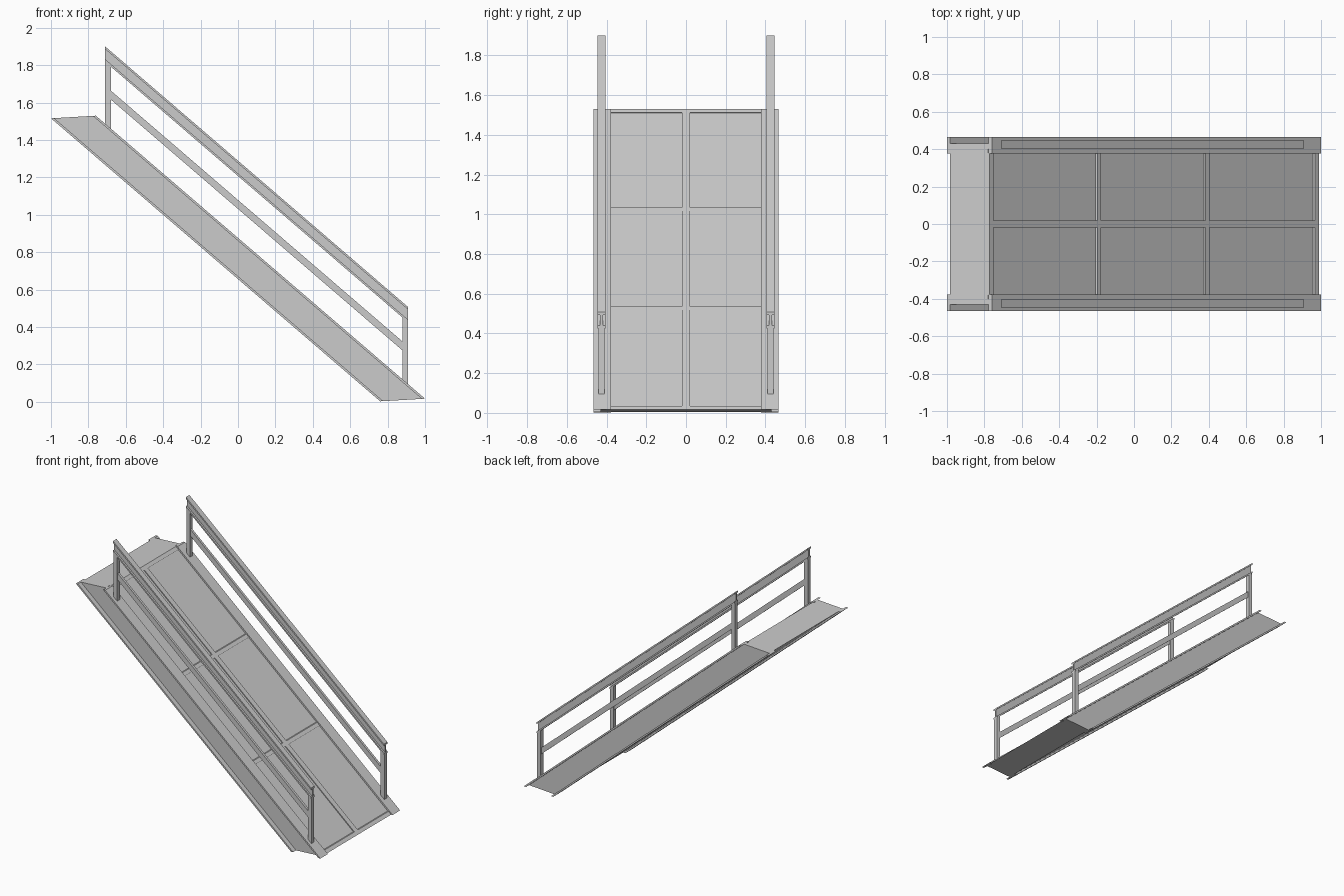
import bpy

if "Cube" in bpy.data.objects:
    bpy.data.objects.remove(bpy.data.objects["Cube"])

# Slope frame: a runs 0..1 down the ramp, b runs 0..1 from underside to top
ORIGIN = (-1.0, 1.516)
SLOPE = (1.76, -1.513)
END = (0.24, 0.014)


def P(a, b):
    return (ORIGIN[0] + a * SLOPE[0] + b * END[0],
            ORIGIN[1] + a * SLOPE[1] + b * END[1])


def prism(name, profile, y0, y1):
    """Extrude an x-z outline along y."""
    n = len(profile)
    verts = [(x, y, z) for y in (y0, y1) for x, z in profile]
    faces = [tuple(range(n)), tuple(range(2 * n - 1, n - 1, -1))]
    faces += [(i, i + n, (i + 1) % n + n, (i + 1) % n) for i in range(n)]
    mesh = bpy.data.meshes.new(name)
    mesh.from_pydata(verts, [], faces)
    ob = bpy.data.objects.new(name, mesh)
    bpy.context.collection.objects.link(ob)
    bpy.context.view_layer.objects.active = ob
    ob.select_set(True)
    bpy.ops.object.mode_set(mode='EDIT')
    bpy.ops.mesh.select_all(action='SELECT')
    bpy.ops.mesh.normals_make_consistent(inside=False)
    bpy.ops.object.mode_set(mode='OBJECT')
    ob.select_set(False)
    return ob


def slab(name, a0, a1, b0, b1, y0, y1):
    return prism(name, [P(a0, b0), P(a1, b0), P(a1, b1), P(a0, b1)], y0, y1)


def mirrored(ob):
    m = ob.modifiers.new("mirror", 'MIRROR')
    m.use_axis = (False, True, False)
    return ob


def rail(name, x0, x1, z_left, height, y0, y1):
    """Sloped bar with vertical ends; z_left is its top edge at x = -0.71."""
    k = -0.86
    za, zb = z_left + k * (x0 + 0.71), z_left + k * (x1 + 0.71)
    return mirrored(prism(name, [(x0, za - height), (x1, zb - height),
                                 (x1, zb), (x0, za)], y0, y1))


# Ramp body between the side beams
slab("ramp_body", 0, 1, 0.07, 0.91, -0.43, 0.43)

# Side beam flanges
mirrored(slab("beam_top_flange", 0, 1, 0.93, 1.0, 0.378, 0.466))
mirrored(slab("beam_bottom_flange", 0, 1, 0.0, 0.07, 0.378, 0.466))
mirrored(slab("beam_web", 0, 1, 0.07, 0.93, 0.40, 0.43))

# Deck ribs: one along the middle, four across
slab("center_rib", 0, 1, 0.905, 0.95, -0.02, 0.02)
for i, a in enumerate((0.0, 0.327, 0.656, 0.988)):
    mirrored(slab(f"cross_rib_{i + 1}", a, a + 0.012, 0.905, 0.95, 0.02, 0.38))

# Handrail: I-section top rail
rail("handrail_top_flange", -0.71, 0.91, 1.90, 0.014, 0.405, 0.446)
rail("handrail_web", -0.71, 0.91, 1.887, 0.056, 0.419, 0.432)
rail("handrail_bottom_flange", -0.71, 0.91, 1.832, 0.014, 0.405, 0.446)

# Middle rail
rail("middle_rail", -0.69, 0.91, 1.69, 0.048, 0.416, 0.434)

# Posts
for name, x in (("upper_post", -0.71), ("lower_post", 0.88)):
    top = 1.825 - 0.86 * (x + 0.71)
    foot = P(0, 1)[1] - 0.86 * (x - P(0, 1)[0]) - 0.01
    mirrored(prism(name, [(x, foot), (x + 0.03, foot - 0.026),
                          (x + 0.03, top - 0.026), (x, top)], 0.41, 0.441))
